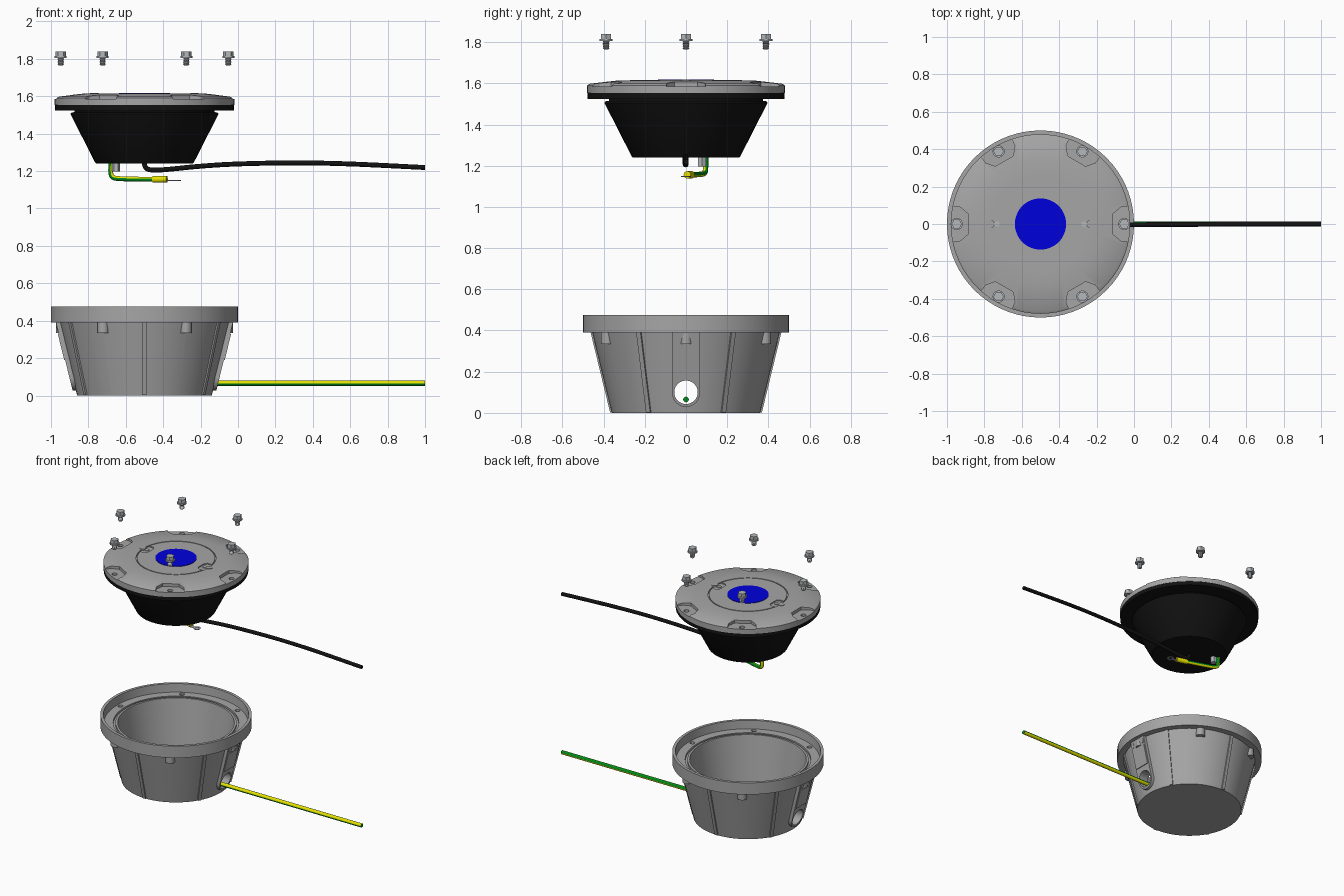
import bpy, bmesh
from math import sin, cos, pi, radians, sqrt
from mathutils import Vector, Matrix

if "Cube" in bpy.data.objects:
    bpy.data.objects.remove(bpy.data.objects["Cube"])

AXIS = Matrix.Translation((-0.5, 0, 0))
parts = []


def material(name, rgb):
    m = bpy.data.materials.new(name)
    m.use_nodes = True
    m.diffuse_color = (*rgb, 1)
    m.node_tree.nodes["Principled BSDF"].inputs["Base Color"].default_value = (*rgb, 1)
    return m


grey = material("cast grey", (0.38, 0.38, 0.38))
steel = material("steel", (0.46, 0.48, 0.50))
black = material("black rubber", (0.006, 0.006, 0.006))
blue = material("blue lens", (0.0, 0.0, 0.72))
yellow = material("wire yellow", (0.8, 0.75, 0.0))
green = material("wire green", (0.0, 0.25, 0.01))


def turn(deg):
    return AXIS @ Matrix.Rotation(radians(deg), 4, "Z")


def finish(name, bm, mats, matrix=AXIS):
    bmesh.ops.recalc_face_normals(bm, faces=bm.faces)
    me = bpy.data.meshes.new(name)
    bm.to_mesh(me)
    bm.free()
    me.transform(matrix)
    for m in mats:
        me.materials.append(m)
    ob = bpy.data.objects.new(name, me)
    bpy.context.collection.objects.link(ob)
    parts.append(ob)
    return ob


def lathe(name, profile, mat, matrix=AXIS, seg=72):
    # Spin a closed (radius, height) profile around z
    bm = bmesh.new()
    vs = [bm.verts.new((r, 0, z)) for r, z in profile]
    es = [bm.edges.new((vs[i], vs[i - 1])) for i in range(len(vs))
          if profile[i][0] or profile[i - 1][0]]
    bmesh.ops.spin(bm, geom=vs + es, cent=(0, 0, 0), axis=(0, 0, 1),
                   angle=2 * pi, steps=seg, use_duplicate=False)
    bmesh.ops.remove_doubles(bm, verts=bm.verts, dist=1e-5)
    return finish(name, bm, [mat], matrix)


def disc(name, r, z0, z1, mat, matrix=AXIS, seg=24):
    return lathe(name, [(0, z0), (r, z0), (r, z1), (0, z1)], mat, matrix, seg)


def prism(name, outline, low, high, mat, matrix=AXIS):
    # Join two mapped copies of a flat outline
    bm = bmesh.new()
    a = [bm.verts.new(low(*p)) for p in outline]
    b = [bm.verts.new(high(*p)) for p in outline]
    bm.faces.new(a)
    bm.faces.new(b)
    for i in range(len(a)):
        bm.faces.new((a[i - 1], a[i], b[i], b[i - 1]))
    return finish(name, bm, [mat], matrix)


def on_cone(offset):
    # Map (y, z) onto the sloped wall of the housing
    return lambda y, z: (0.36 + 0.2436 * z + offset, y, z)


def flat(z):
    return lambda x, y: (x, y, z)


def mirrored(half):
    return half + [(x, -y) for x, y in reversed(half)]


def cut(ob, cutters):
    bpy.context.view_layer.objects.active = ob
    for c in cutters:
        mod = ob.modifiers.new("cut", "BOOLEAN")
        mod.operation, mod.solver, mod.object = "DIFFERENCE", "EXACT", c
        bpy.ops.object.modifier_apply(modifier=mod.name)


def discard(cutters):
    for c in cutters:
        parts.remove(c)
        bpy.data.objects.remove(c)


def smooth_path(pts, steps=8):
    # Catmull-Rom interpolation
    p = [Vector(q) for q in pts]
    p = [2 * p[0] - p[1]] + p + [2 * p[-1] - p[-2]]
    out = []
    for a, b, c, d in zip(p, p[1:], p[2:], p[3:]):
        for i in range(steps):
            t = i / steps
            out.append(0.5 * (2 * b + (c - a) * t + (2 * a - 5 * b + 4 * c - d) * t * t
                              + (3 * b - a - 3 * c + d) * t ** 3))
    return out + [p[-2]]


def tube(name, pts, r, mats, n=16):
    # Sweep a circle; two materials alternate by quadrant
    bm = bmesh.new()
    rings = []
    u = Vector((0, 1, 0))
    for i, p in enumerate(pts):
        t = (pts[min(i + 1, len(pts) - 1)] - pts[max(i - 1, 0)]).normalized()
        u = (u - t * u.dot(t)).normalized()
        v = t.cross(u)
        rings.append([bm.verts.new(p + r * (cos(2 * pi * k / n) * u + sin(2 * pi * k / n) * v))
                      for k in range(n)])
    for a, b in zip(rings, rings[1:]):
        for k in range(n):
            f = bm.faces.new((a[k], a[(k + 1) % n], b[(k + 1) % n], b[k]))
            f.material_index = (k * 4 // n) % len(mats)
    bm.faces.new(rings[0])
    bm.faces.new(rings[-1])
    return finish(name, bm, mats, Matrix())


# Housing bowl with recessed rim and gasket groove
housing = lathe("housing", [(0, 0), (0.36, 0), (0.455, 0.39), (0.5, 0.39), (0.5, 0.475),
                            (0.48, 0.475), (0.475, 0.415), (0.415, 0.415), (0.415, 0.4),
                            (0.4, 0.4), (0.4, 0.415), (0.385, 0.415), (0.325, 0.03),
                            (0, 0.03)], grey)

# Cable entry pads on both sides
pads = []
arc = [(0.068 * cos(a), 0.1 + 0.072 * sin(a)) for a in [-pi * i / 16 for i in range(17)]]
for side, deg in (("left", 0), ("right", 180)):
    pads.append(prism(side + "_entry_pad", arc + [(-0.068, 0.392), (0.068, 0.392)],
                      on_cone(-0.015), on_cone(0.018), grey, turn(deg)))
    prism(side + "_pad_plate", [(-0.06, 0.19), (0.06, 0.19), (0.06, 0.33), (-0.06, 0.33)],
          on_cone(0.01), on_cone(0.023), grey, turn(deg))
    for s in (-1, 1):
        oval = [(s * 0.05 + 0.01 * cos(pi * k / 6), 0.36 + 0.018 * sin(pi * k / 6))
                for k in range(12)]
        prism(side + "_pad_slot", oval, on_cone(0.012), on_cone(0.021), grey, turn(deg))

# Cable bore through the pads, screw holes in the rim
bore = disc("bore_cutter", 0.057, -0.7, 0.7, grey,
            AXIS @ Matrix.Translation((0, 0, 0.1)) @ Matrix.Rotation(pi / 2, 4, "Y"), 32)
holes = [disc("hole_cutter", 0.017, 0.36, 0.5, grey,
              turn(60 * k) @ Matrix.Translation((0.448, 0, 0)), 16) for k in range(6)]
cut(housing, [bore] + holes)
for pad in pads:
    cut(pad, [bore])
discard([bore] + holes)

# Ribs and screw bosses on the housing
for k in range(6):
    prism("housing_rib", [(-0.012, 0.002), (0.012, 0.002), (0.012, 0.392), (-0.012, 0.392)],
          on_cone(-0.01), on_cone(0.008), grey, turn(30 + 60 * k))
    disc("screw_boss", 0.031, 0.335, 0.397, grey,
         turn(60 * k) @ Matrix.Translation((0.442, 0, 0)))

# Lamp cup and gasket
lathe("lamp_cup", [(0, 1.24), (0.258, 1.24), (0.264, 1.246), (0.396, 1.505), (0.39, 1.513),
                   (0.375, 1.515), (0.375, 1.53), (0, 1.53)], black)
disc("gasket", 0.478, 1.525, 1.553, black, seg=72)

# Lid with screw pockets and ring groove
lid = lathe("lid", [(0, 1.552), (0.48, 1.552), (0.48, 1.59), (0.467, 1.598), (0.33, 1.614),
                    (0.264, 1.615), (0.264, 1.607), (0.257, 1.607), (0.257, 1.615),
                    (0, 1.615)], grey)
pocket = mirrored([(0.388, 0.055), (0.43, 0.09), (0.52, 0.102)])
notch = mirrored([(0.203, 0.035), (0.218, 0.052), (0.258, 0.052)])
cutters = []
for k in range(6):
    cutters.append(prism("pocket_cutter", pocket, flat(1.585), flat(1.7), grey, turn(60 * k)))
    cutters.append(disc("hole_cutter", 0.018, 1.56, 1.7, grey,
                        turn(60 * k) @ Matrix.Translation((0.448, 0, 0)), 16))
for deg in (0, 180):
    cutters.append(prism("notch_cutter", notch, flat(1.608), flat(1.7), grey, turn(deg)))
cut(lid, cutters)
discard(cutters)
for deg in (0, 180):
    disc("lid_pin", 0.014, 1.6, 1.614, steel, turn(deg) @ Matrix.Translation((0.232, 0, 0)))
    disc("lid_tab", 0.022, 1.605, 1.618, grey, turn(deg) @ Matrix.Translation((0.268, 0, 0)))
disc("lens", 0.137, 1.61, 1.618, blue, seg=64)

# Six floating screws: hex head, washer, threaded shank
thread = [(0.0, 1.807)]
for i in range(5):
    z = 1.807 - 0.008 * i
    thread += [(0.013, z), (0.017, z - 0.004)]
thread += [(0.011, 1.765), (0, 1.765)]
for k in range(6):
    spot = turn(60 * k) @ Matrix.Translation((0.448, 0, 0))
    disc("screw_head", 0.028, 1.814, 1.84, steel, spot, 6)
    disc("screw_washer", 0.032, 1.805, 1.815, steel, spot)
    lathe("screw_shank", thread, steel, spot, 16)

# Power cable
tube("power_cable", smooth_path([(-0.5, 0, 1.25), (-0.497, 0, 1.225), (-0.475, 0, 1.208),
                                 (-0.4, -0.003, 1.207), (-0.2, -0.004, 1.226),
                                 (0, -0.004, 1.238), (0.3, -0.002, 1.244),
                                 (0.6, 0, 1.238), (1, 0, 1.219)]), 0.013, [black])

# Earth wire leaving the housing
tube("earth_wire", [Vector((-0.2, 0, 0.065)), Vector((1, 0, 0.065))], 0.014, [green, yellow])

# Earth lead under the cup with crimp, ring terminal and fixing stud
tube("earth_lead", smooth_path([(-0.68, 0.095, 1.245), (-0.68, 0.095, 1.19),
                                (-0.67, 0.092, 1.168), (-0.64, 0.082, 1.16),
                                (-0.55, 0.055, 1.157), (-0.45, 0.025, 1.156)]),
     0.013, [green, yellow])
tube("lead_crimp", [Vector((-0.455, 0.026, 1.156)), Vector((-0.38, 0.006, 1.156))],
     0.018, [yellow])
prism("terminal_tongue", [(0.1, 0.016), (0.15, 0.01), (0.15, -0.008), (0.1, -0.006)],
      flat(1.146), flat(1.151), steel)
lathe("terminal_ring", [(0.012, 1.146), (0.024, 1.146), (0.024, 1.151), (0.012, 1.151)],
      steel, Matrix.Translation((-0.33, 0, 0)), 24)
disc("earth_stud", 0.022, 1.197, 1.245, steel, Matrix.Translation((-0.652, 0.078, 0)), 6)

# Smooth shading with sharp edges
bpy.ops.object.select_all(action="DESELECT")
for ob in parts:
    ob.select_set(True)
bpy.context.view_layer.objects.active = housing
bpy.ops.object.shade_smooth_by_angle(angle=radians(30))
